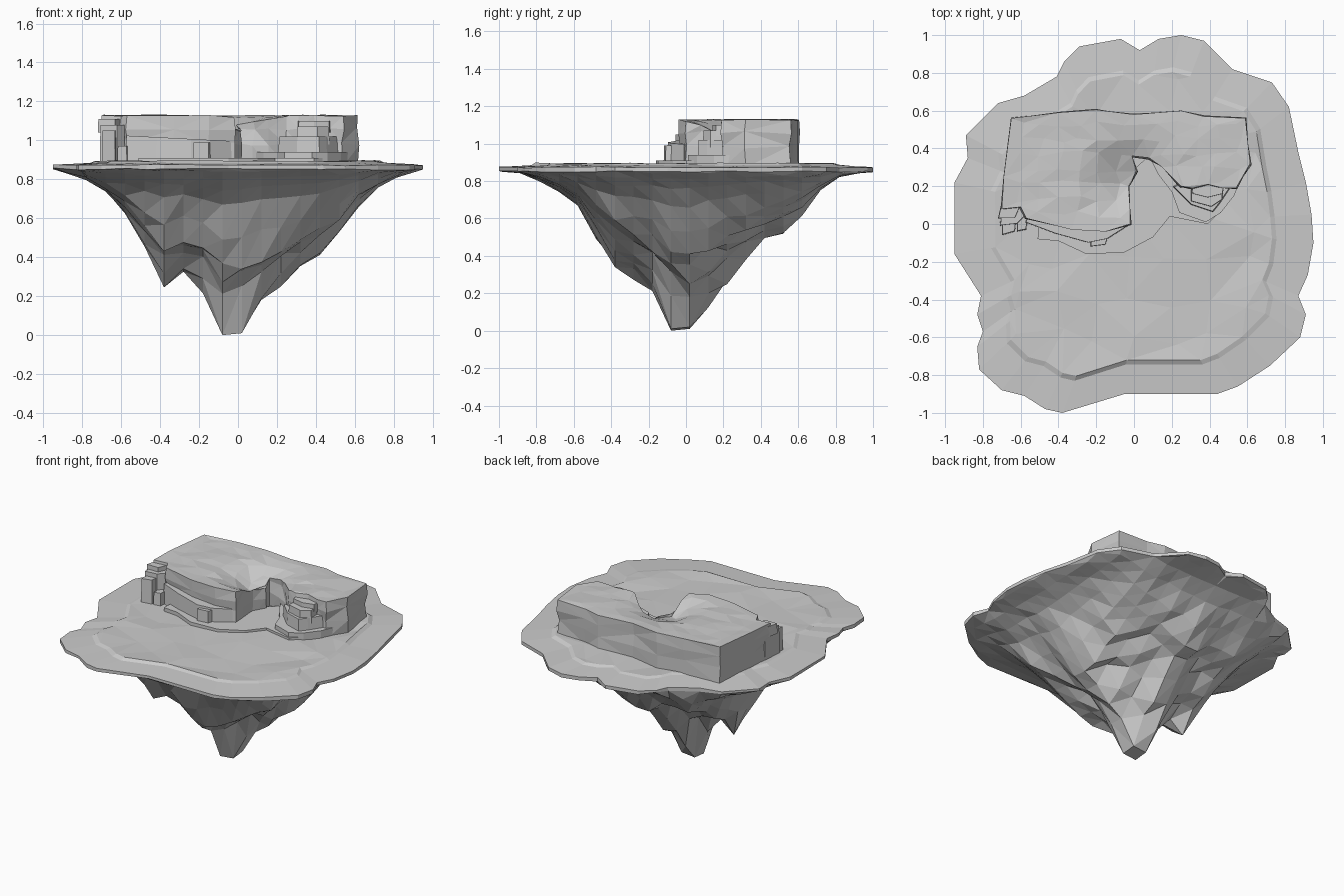
import bpy, bmesh, random
from math import exp
from mathutils import Vector
from mathutils.geometry import delaunay_2d_cdt

random.seed(7)
cube = bpy.data.objects.get("Cube")
if cube:
    bpy.data.objects.remove(cube)

stone = bpy.data.materials.new("grey_stone")
stone.use_nodes = True
GREY = (0.6, 0.6, 0.6, 1)
stone.diffuse_color = GREY
stone.node_tree.nodes["Principled BSDF"].inputs["Base Color"].default_value = GREY


def finish(bm, name):
    for v in [v for v in bm.verts if not v.link_faces]:
        bm.verts.remove(v)
    bmesh.ops.recalc_face_normals(bm, faces=bm.faces)
    mesh = bpy.data.meshes.new(name)
    bm.to_mesh(mesh)
    bm.free()
    mesh.materials.append(stone)
    obj = bpy.data.objects.new(name, mesh)
    bpy.context.collection.objects.link(obj)


def jit(a):
    return random.uniform(-a, a)


def bridge(bm, low, high):
    n = len(low)
    for i in range(n):
        j = (i + 1) % n
        bm.faces.new((low[i], low[j], high[j], high[i]))


def sheet(bm, rim, inner):
    """Fill the closed loop of rim verts with facets through the inner points."""
    n = len(rim)
    flat = [v.co.xy for v in rim] + [Vector(p[:2]) for p in inner]
    edges = [(i, (i + 1) % n) for i in range(n)]
    verts, _, faces, origin, _, _ = delaunay_2d_cdt(flat, edges, [], 1, 1e-4)
    out = []
    for v, src in zip(verts, origin):
        on_rim = [o for o in src if o < n]
        if on_rim:
            out.append(rim[on_rim[0]])
        else:
            out.append(bm.verts.new((v.x, v.y, inner[src[0] - n][2])))
    for f in faces:
        bm.faces.new([out[i] for i in f])


def prism(name, pts, z0, z1, taper=1.0, tilt=0.0):
    """Rock block: outline raised from z0 to z1, top narrowed and tilted along x."""
    bm = bmesh.new()
    cx = sum(p[0] for p in pts) / len(pts)
    cy = sum(p[1] for p in pts) / len(pts)
    low = [bm.verts.new((x, y, z0)) for x, y in pts]
    high = [bm.verts.new((cx + (x - cx) * taper, cy + (y - cy) * taper,
                          z1 + tilt * (x - cx))) for x, y in pts]
    bridge(bm, low, high)
    bm.faces.new(high)
    bm.faces.new(low[::-1])
    finish(bm, name)


# Island: ragged rim and gently stepped ground
RIM = [(.95, -.1), (.94, .05), (.91, .22), (.87, .38), (.82, .62), (.73, .75),
       (.52, .82), (.37, .97), (.25, 1), (.13, .98), (.03, .92), (-.07, .98),
       (-.29, .94), (-.37, .86), (-.41, .78), (-.58, .68), (-.72, .64),
       (-.89, .47), (-.88, .35), (-.95, .22), (-.95, -.16), (-.81, -.38),
       (-.83, -.48), (-.8, -.57), (-.83, -.65), (-.82, -.77), (-.7, -.88),
       (-.58, -.91), (-.47, -.98), (-.38, -1), (-.05, -.9), (.44, -.9),
       (.55, -.86), (.72, -.75), (.88, -.6), (.91, -.48), (.87, -.38), (.92, -.27)]
bm = bmesh.new()
under = [bm.verts.new((x, y, .853 + jit(.006))) for x, y in RIM]
prev = under
for f, z in ((1, .873), (.79, .885), (.765, .895)):
    ring = []
    for x, y in RIM:
        s = 1 if f == 1 else f + .04 * abs(y)
        ring.append(bm.verts.new((x * s, y * s, z + jit(.004))))
    bridge(bm, prev, ring)
    prev = ring
sheet(bm, prev, [(-.8 + i * .2 + jit(.05), -.8 + j * .2 + jit(.05), .89 + jit(.008))
                 for i in range(9) for j in range(9)])

# Crag below: square grid of depths, from a profile across x and one across y
STEP, START = .1, -.98
ACROSS = [.84, .83, .8, .73, .61, .43, .28, .3, .24, 0,
          .01, .17, .26, .35, .4, .52, .67, .76, .81, .84]
ALONG = [.85, .84, .8, .75, .67, .5, .32, .29, .2, 0,
         .01, .15, .28, .37, .47, .54, .63, .75, .82, .84]
BASE = .855
crag = []
for i, zx in enumerate(ACROSS):
    for j, zy in enumerate(ALONG):
        u, v = 1 - zx / BASE, 1 - zy / BASE
        depth = BASE * u * v * (1 + .8 * (1 - u) * (1 - v))
        if depth < .8:
            depth *= random.uniform(.9, 1.08)
        crag.append((START + i * STEP, START + j * STEP, BASE - depth))
sheet(bm, under, crag)
finish(bm, "floating_island")

# Plateau: crescent cliff with a channel sinking towards the notch
CLIFF = [(-.65, .56), (-.4, .59), (-.2, .605), (0, .58), (.25, .6),
         (.37, .57), (.59, .56), (.615, .32), (.54, .19), (.47, .19), (.39, .21),
         (.31, .19), (.25, .2), (.15, .3), (.08, .35), (-.01, .36), (.02, .28),
         (-.03, .2), (-.02, .08), (-.02, 0), (-.15, -.04), (-.33, -.03),
         (-.57, .03), (-.6, .09), (-.7, .08), (-.69, .25)][::-1]


def plateau_z(x, y):
    return 1.128 - .1 * exp(-((x + .03) ** 2 + (y - .24) ** 2) / .022) + jit(.004)


bm = bmesh.new()
upper = [bm.verts.new((x, y, plateau_z(x, y))) for x, y in CLIFF]
field = [(-.6 + i * .105 + jit(.025), .05 + j * .08 + jit(.02))
         for i in range(12) for j in range(7)]
sheet(bm, upper, [(x, y, plateau_z(x, y)) for x, y in field])
for z, rough in ((1.06, .009), (.98, .009), (.87, .005)):
    lower = [bm.verts.new((x + jit(rough), y + jit(rough), z + jit(rough)))
             for x, y in CLIFF]
    bridge(bm, lower, upper)
    upper = lower
bm.faces.new(upper)
bmesh.ops.triangulate(bm, faces=bm.faces[:])
finish(bm, "plateau")

# Low terrace along the foot of the cliff and across the notch
prism("terrace", [(-.51, -.08), (-.4, -.09), (-.25, -.16), (-.05, -.15), (.1, -.07),
                  (.19, .04), (.39, 0), (.47, .08), (.58, .28), (.1, .38),
                  (-.1, .2), (-.5, .1)], .86, .91)
prism("right_ledge", [(.08, .36), (.13, .26), (.2, .17), (.24, .06), (.38, .01),
                      (.46, .06), (.53, .15), (.6, .32), (.3, .36)], .88, .94)

# Stepped shelf and buttresses on the left cliff
prism("front_shelf", [(-.58, .01), (-.42, -.05), (-.24, -.1), (-.14, -.08),
                      (-.03, -.01), (-.1, .06), (-.55, .1)], .87, 1.01, .97, -.05)
prism("front_buttress", [(-.23, -.12), (-.15, -.11), (-.13, -.04), (-.23, -.02)],
      .87, .99, .94)
prism("corner_tower", [(-.71, -.01), (-.62, .0), (-.58, .04), (-.58, .14), (-.7, .14)],
      .87, 1.08, .95)
prism("corner_cap", [(-.72, .03), (-.63, .03), (-.6, .1), (-.7, .12)], 1.04, 1.11, .95)
prism("corner_step", [(-.7, -.06), (-.63, -.04), (-.62, .05), (-.7, .05)], .87, 1.05, .92)
prism("corner_foot", [(-.62, -.04), (-.57, -.03), (-.56, .05), (-.62, .05)], .87, .97, .9)

# Stacked outcrop on the right side of the notch
prism("outcrop_base", [(.2, .2), (.3, .1), (.42, .06), (.46, .11), (.52, .2),
                       (.28, .24)], .88, 1.02, .92)
prism("outcrop_middle", [(.3, .12), (.41, .09), (.47, .13), (.47, .22), (.3, .22)],
      .98, 1.07, .95)
prism("outcrop_top", [(.31, .16), (.39, .14), (.47, .16), (.48, .23), (.3, .23)],
      1.04, 1.1, .97)
